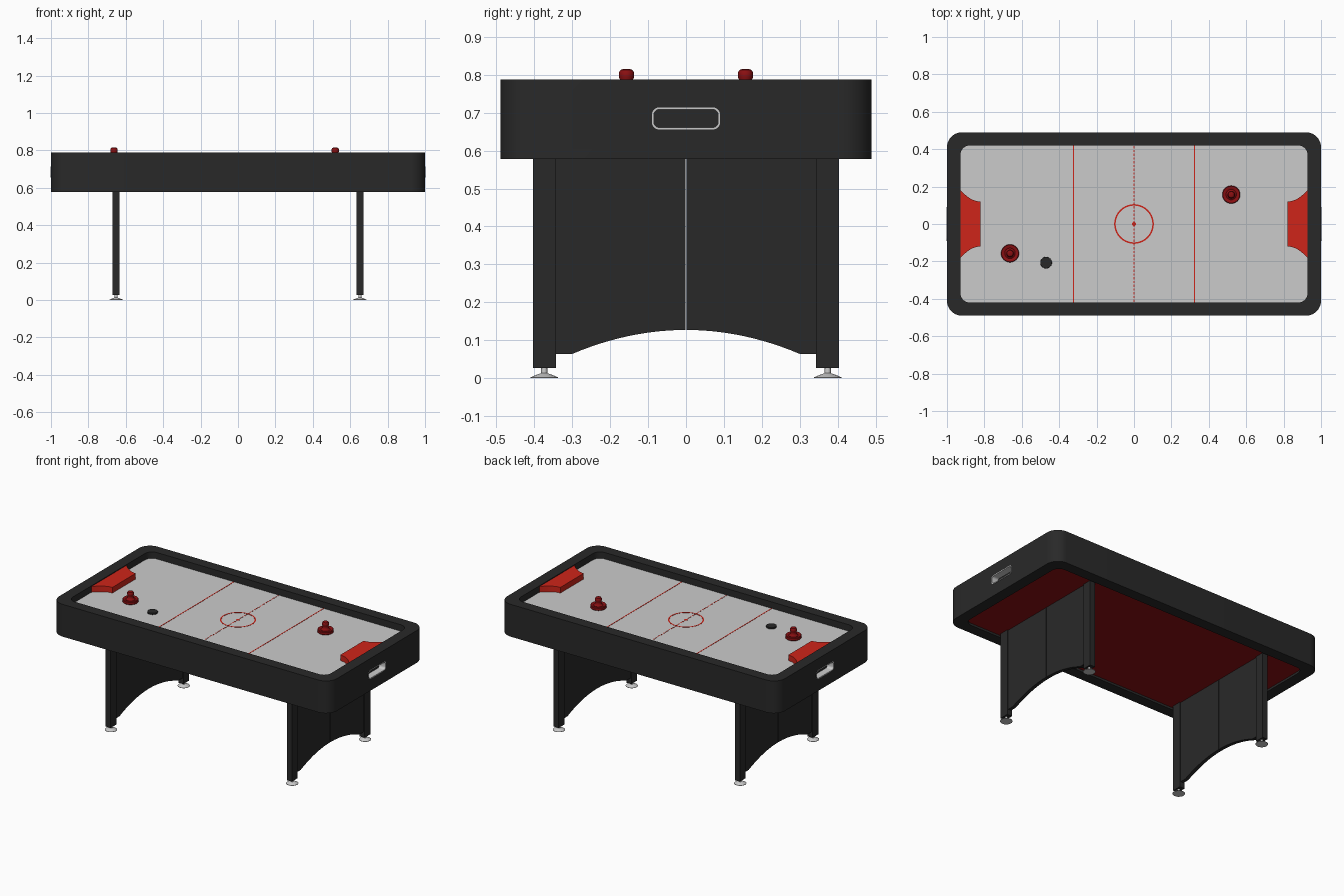
import bpy, bmesh
from math import pi, sin, cos
from mathutils import Matrix

if "Cube" in bpy.data.objects:
    bpy.data.objects.remove(bpy.data.objects["Cube"])


def material(name, r, g, b):
    m = bpy.data.materials.new(name)
    m.diffuse_color = (r, g, b, 1)
    m.use_nodes = True
    m.node_tree.nodes["Principled BSDF"].inputs["Base Color"].default_value = m.diffuse_color
    return m


BLACK = material("black", 0.022, 0.022, 0.022)
RED = material("red", 0.62, 0.018, 0.01)
DARK_RED = material("dark_red", 0.26, 0.005, 0.006)
FLAT = Matrix.Identity(4)                                               # profile in x, y
ENDWISE = Matrix(((0, 0, 1, 0), (1, 0, 0, 0), (0, 1, 0, 0), (0, 0, 0, 1)))  # profile in y, z


def finish(name, bm, mat=None):
    bmesh.ops.recalc_face_normals(bm, faces=bm.faces)
    me = bpy.data.meshes.new(name)
    bm.to_mesh(me)
    bm.free()
    ob = bpy.data.objects.new(name, me)
    bpy.context.collection.objects.link(ob)
    if mat:
        me.materials.append(mat)
    return ob


def rounded(hx, hy, r, cx=0, cy=0, seg=10):
    pts = []
    for k, (sx, sy) in enumerate(((1, 1), (-1, 1), (-1, -1), (1, -1))):
        for i in range(seg + 1):
            a = (k + i / seg) * pi / 2
            pts.append((cx + sx * (hx - r) + r * cos(a), cy + sy * (hy - r) + r * sin(a)))
    return pts


def circle(r, n=48):
    return [(r * cos(2 * pi * i / n), r * sin(2 * pi * i / n)) for i in range(n)]


def prism(name, loop, w0, w1, mat=None, axes=FLAT):
    bm = bmesh.new()
    lo, hi = ([bm.verts.new(axes @ Matrix.Translation((u, v, w)).translation) for u, v in loop]
              for w in (w0, w1))
    bm.faces.new(lo)
    bm.faces.new(hi)
    for i in range(len(loop)):
        j = (i + 1) % len(loop)
        bm.faces.new((lo[i], lo[j], hi[j], hi[i]))
    return finish(name, bm, mat)


def ring(name, outer, inner, w0, w1, mat=None, axes=FLAT):
    bm = bmesh.new()
    loops = [[bm.verts.new(axes @ Matrix.Translation((u, v, w)).translation) for u, v in lp]
             for lp, w in ((outer, w0), (outer, w1), (inner, w1), (inner, w0))]
    n = len(outer)
    for k in range(4):
        a, b = loops[k], loops[(k + 1) % 4]
        for i in range(n):
            j = (i + 1) % n
            bm.faces.new((a[i], a[j], b[j], b[i]))
    return finish(name, bm, mat)


def lathe(name, profile, loc, mat=None, steps=32):
    bm = bmesh.new()
    vs = [bm.verts.new((r, 0, z)) for r, z in profile]
    es = [bm.edges.new(p) for p in zip(vs, vs[1:])]
    bmesh.ops.spin(bm, geom=vs + es, cent=(0, 0, 0), axis=(0, 0, 1), angle=2 * pi, steps=steps)
    bmesh.ops.remove_doubles(bm, verts=bm.verts, dist=1e-5)
    ob = finish(name, bm, mat)
    ob.location = loc
    return ob


def box(name, x0, x1, y0, y1, z0, z1, mat=None):
    return prism(name, [(x0, y0), (x1, y0), (x1, y1), (x0, y1)], z0, z1, mat)


TOP, BED, BOT = 0.788, 0.746, 0.578
SLOT_Z = 0.685

# Cabinet frame, playing surface and underside panel
frame = ring("cabinet_frame", rounded(1, 0.49, 0.08), rounded(0.928, 0.42, 0.05), BOT, TOP, BLACK)
prism("playing_surface", rounded(0.929, 0.421, 0.05), BED - 0.02, BED)
prism("underside_panel", rounded(0.929, 0.421, 0.05), 0.592, 0.607, DARK_RED)

# Puck return pockets in both ends, with grey liners
for s, side in ((1, "right"), (-1, "left")):
    a, b = sorted((s * 0.955, s * 1.02))
    cutter = prism("pocket_cutter", rounded(0.089, 0.028, 0.018, cy=SLOT_Z, seg=6), a, b, BLACK, ENDWISE)
    mod = frame.modifiers.new("pocket", 'BOOLEAN')
    mod.operation, mod.solver, mod.object = 'DIFFERENCE', 'EXACT', cutter
    bpy.context.view_layer.objects.active = frame
    bpy.ops.object.modifier_apply(modifier=mod.name)
    bpy.data.objects.remove(cutter)
    a, b = sorted((s * 0.957, s * 1.002))
    ring(side + "_pocket_liner", rounded(0.09, 0.029, 0.019, cy=SLOT_Z, seg=6),
         rounded(0.085, 0.024, 0.015, cy=SLOT_Z, seg=6), a, b, None, ENDWISE)

# Court markings
z0, z1 = BED - 0.002, BED + 0.001
for s, side in ((1, "right"), (-1, "left")):
    box(side + "_zone_line", s * 0.323 - 0.003, s * 0.323 + 0.003, -0.42, 0.42, z0, z1, RED)
ring("centre_circle", circle(0.106, 64), circle(0.098, 64), z0, z1, RED)
prism("centre_spot", circle(0.011, 24), z0, z1, RED)
for i in range(42):
    y = -0.41 + i * 0.02
    box("centre_line_dash", -0.003, 0.003, y - 0.006, y + 0.006, z0, z1, RED)

# Goals with flared sides
flare = [(0.928 - 0.108 * (1 - t), 0.12 + 0.062 * t * t) for t in (i / 8 for i in range(9))]
goal = flare + [(x, -y) for x, y in reversed(flare)]
for s, side in ((1, "right"), (-1, "left")):
    prism(side + "_goal", [(s * x, y) for x, y in goal], BED - 0.002, 0.783, RED)

# Strikers and puck
striker = [(0, 0), (0.044, 0), (0.048, 0.004), (0.048, 0.018), (0.045, 0.022), (0.036, 0.022),
           (0.028, 0.018), (0.022, 0.022), (0.017, 0.032), (0.017, 0.042), (0.02, 0.048),
           (0.02, 0.06), (0.016, 0.067), (0.008, 0.07), (0, 0.07)]
lathe("left_striker", striker, (-0.663, -0.157, BED), DARK_RED)
lathe("right_striker", striker, (0.52, 0.157, BED), DARK_RED)
lathe("puck", [(0, 0), (0.03, 0), (0.031, 0.001), (0.031, 0.009), (0.03, 0.01), (0, 0.01)],
      (-0.47, -0.207, BED), BLACK)

# Leg assemblies: two arched half panels, two posts and levelling feet at each end
arch = [(0.302 * t, 0.063 + 0.064 * (1 - t * t)) for t in (i / 12 for i in range(13))]
arch[0] = (0.001, 0.127)
half = arch + [(0.344, 0.063), (0.344, 0.593), (0.001, 0.593)]
foot = [(0, 0), (0.036, 0), (0.036, 0.002), (0.022, 0.008), (0.011, 0.012), (0.008, 0.013),
        (0.008, 0.03), (0, 0.03)]
for sx, end in ((1, "right"), (-1, "left")):
    x = sx * 0.652
    for sy, side in ((1, "back"), (-1, "front")):
        tag = end + "_" + side
        prism(tag + "_leg_panel", [(sy * y, z) for y, z in half], x - 0.011, x + 0.011, BLACK, ENDWISE)
        y0, y1 = sorted((sy * 0.343, sy * 0.404))
        box(tag + "_leg_post", x - 0.018, x + 0.018, y0, y1, 0.027, 0.593, BLACK)
        lathe(tag + "_foot", foot, (x, sy * 0.374, 0), None, 24)

bpy.ops.object.select_all(action='SELECT')
bpy.ops.object.shade_smooth_by_angle(angle=0.6)
